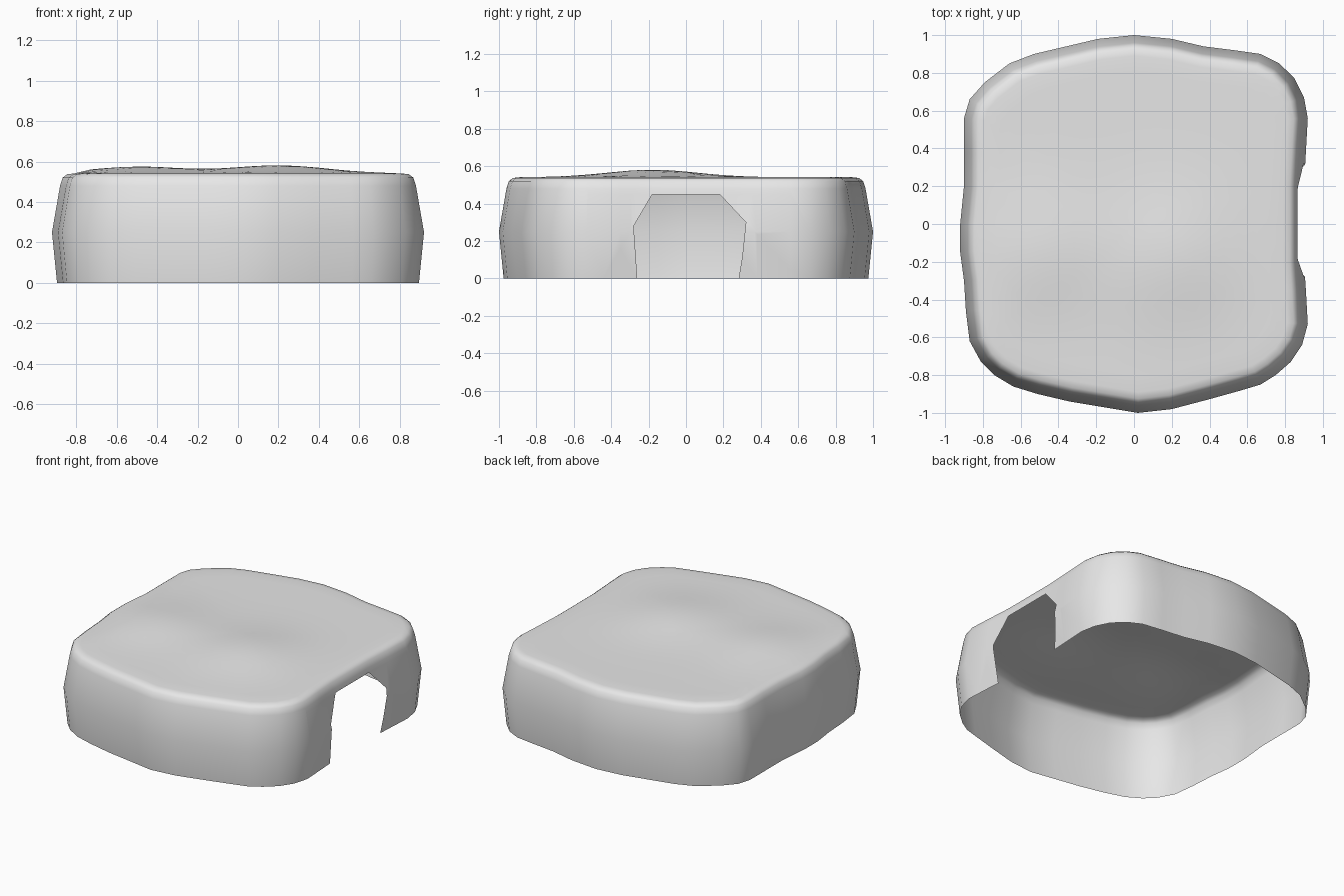
import bpy
import bmesh
import math
from mathutils import Vector

# Remove the default cube
cube = bpy.data.objects.get("Cube")
if cube:
    bpy.data.objects.remove(cube, do_unlink=True)

# Widest outline of the shell, clockwise from the back
OUTLINE = [
    (0, 1), (.2, .98), (.37, .94), (.53, .92), (.67, .9), (.77, .85),
    (.85, .77), (.9, .67), (.92, .56), (.91, .38), (.9, .2), (.9, 0),
    (.9, -.2), (.91, -.35), (.92, -.53), (.89, -.64), (.83, -.73),
    (.75, -.8), (.67, -.85), (.57, -.88), (.39, -.93), (.2, -.98),
    (.02, -1), (-.16, -.97), (-.34, -.94), (-.51, -.9), (-.64, -.86),
    (-.74, -.8), (-.81, -.73), (-.87, -.62), (-.89, -.46), (-.9, -.3),
    (-.92, -.15), (-.92, 0), (-.9, .2), (-.9, .38), (-.9, .56),
    (-.87, .66), (-.79, .75), (-.66, .85), (-.53, .9), (-.36, .94),
    (-.19, .98),
]

# Wall profile as (inset, height), from the open bottom to the top edge
PROFILE = [(.025, 0), (0, .25), (.04, .48), (.053, .52), (.075, .537), (.11, .541)]

# Side doorway as (y, z), anticlockwise
DOOR = [(-.26, -.01), (.28, -.01), (.3, .11), (.32, .3), (.18, .45), (-.18, .45), (-.28, .28)]

# Soft bumps in the top as (x, y, height, spread)
BUMPS = [(.2, -.18, .04, .24), (-.5, -.15, .034, .22)]


def inset(points, distance):
    """Move each outline point inwards along its local normal."""
    result = []
    for i, point in enumerate(points):
        before = Vector(points[i - 1])
        after = Vector(points[(i + 1) % len(points)])
        along = (after - before).normalized()
        result.append(Vector(point) + Vector((along.y, -along.x)) * distance)
    return result


def top_height(x, y):
    base = PROFILE[-1][1]
    for bx, by, height, spread in BUMPS:
        base += height * math.exp(-((x - bx) ** 2 + (y - by) ** 2) / (2 * spread ** 2))
    return base


def bridge(bm, lower, upper):
    for i in range(len(lower)):
        j = (i + 1) % len(lower)
        bm.faces.new((lower[j], lower[i], upper[i], upper[j]))


def cut_door(bm):
    """Slice the right wall along the doorway edges and drop the inside."""
    def wall_faces():
        return [f for f in bm.faces
                if f.calc_center_median().x > .8
                and abs(f.calc_center_median().y) < .5
                and f.calc_center_median().z < .5]

    sides = []
    for i, (y, z) in enumerate(DOOR):
        ny, nz = DOOR[(i + 1) % len(DOOR)]
        sides.append((Vector((0, y, z)), Vector((0, z - nz, ny - y))))
    for origin, normal in sides:
        faces = wall_faces()
        edges = {e for f in faces for e in f.edges}
        verts = {v for f in faces for v in f.verts}
        bmesh.ops.bisect_plane(bm, geom=faces + list(edges) + list(verts),
                               plane_co=origin, plane_no=normal, dist=.0001)
    opening = [f for f in wall_faces()
               if all((f.calc_center_median() - o).dot(n) > 0 for o, n in sides)]
    bmesh.ops.delete(bm, geom=opening, context='FACES')


# Walls and rounded top edge
bm = bmesh.new()
rings = []
for distance, height in PROFILE:
    rings.append([bm.verts.new((p.x, p.y, height)) for p in inset(OUTLINE, distance)])

# Gently bumpy top, as shrinking rings
rim = [v.co.copy() for v in rings[-1]]
STEPS = 10
for step in range(1, STEPS):
    s = 1 - step / STEPS
    rings.append([bm.verts.new((c.x * s, c.y * s, top_height(c.x * s, c.y * s))) for c in rim])
for lower, upper in zip(rings, rings[1:]):
    bridge(bm, lower, upper)
centre = bm.verts.new((0, 0, top_height(0, 0)))
last = rings[-1]
for i in range(len(last)):
    bm.faces.new((last[(i + 1) % len(last)], last[i], centre))

cut_door(bm)
for face in bm.faces:
    face.smooth = True

mesh = bpy.data.meshes.new("shelter_shell")
bm.to_mesh(mesh)
bm.free()
shell = bpy.data.objects.new("shelter_shell", mesh)
bpy.context.collection.objects.link(shell)

# Plain grey material
grey = bpy.data.materials.new("light_grey")
grey.use_nodes = True
colour = (.8, .8, .8, 1)
grey.diffuse_color = colour
grey.node_tree.nodes["Principled BSDF"].inputs["Base Color"].default_value = colour
mesh.materials.append(grey)
